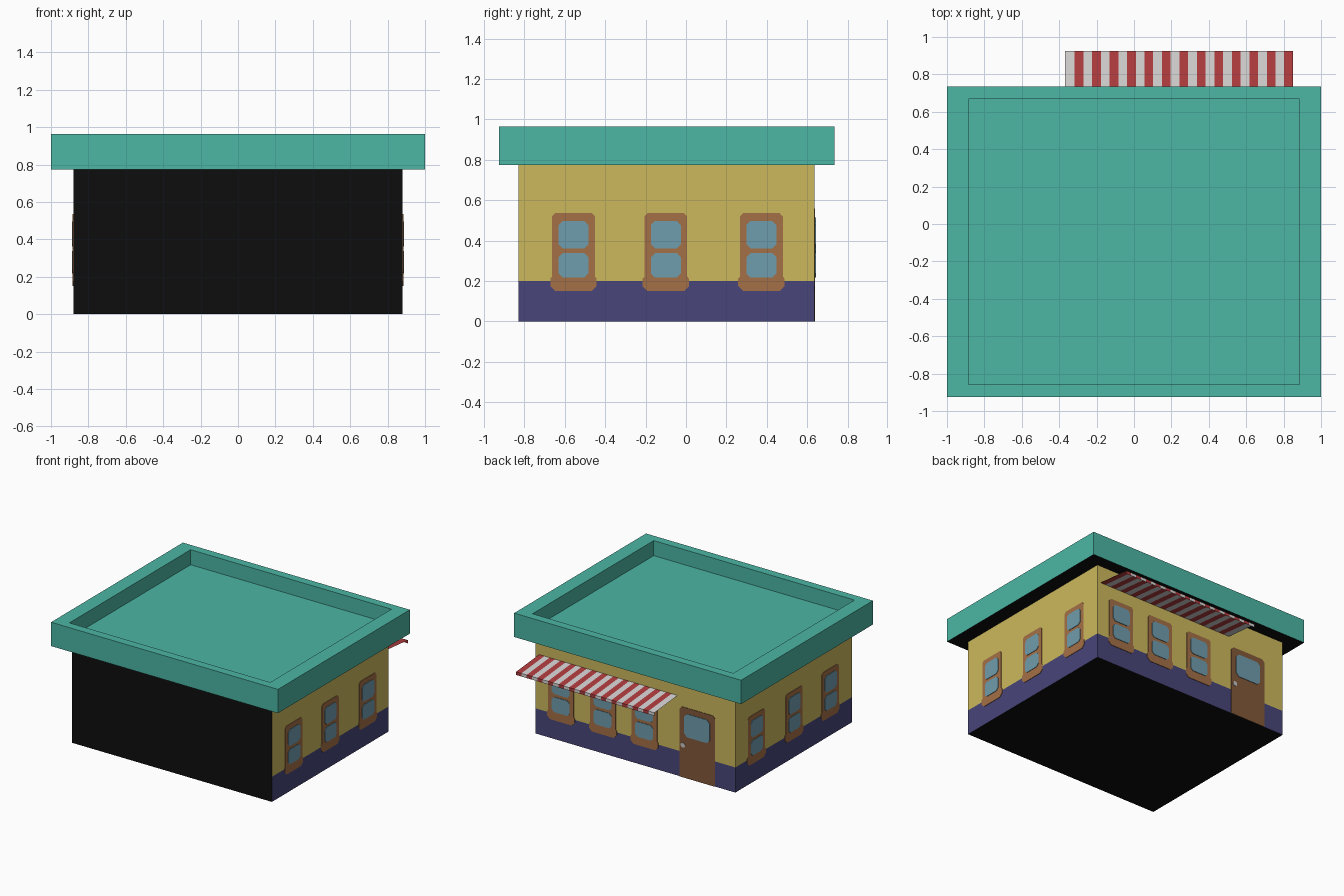
import bpy, bmesh
from mathutils import Vector

if "Cube" in bpy.data.objects:
    bpy.data.objects.remove(bpy.data.objects["Cube"])


def srgb(c):
    c /= 255
    return c / 12.92 if c <= 0.04045 else ((c + 0.055) / 1.055) ** 2.4


def material(name, r, g, b):
    m = bpy.data.materials.new(name)
    m.diffuse_color = (srgb(r), srgb(g), srgb(b), 1)
    m.use_nodes = True
    m.node_tree.nodes["Principled BSDF"].inputs["Base Color"].default_value = m.diffuse_color
    return m


TEAL = material("teal", 76, 182, 164)
YELLOW = material("yellow", 204, 185, 92)
NAVY = material("navy", 72, 70, 122)
FRAME = material("frame_brown", 164, 112, 70)
DOOR = material("door_brown", 131, 89, 58)
GLASS = material("glass_blue", 112, 157, 173)
BLACK = material("black", 13, 13, 13)
RED = material("red", 178, 60, 62)
WHITE = material("white", 214, 211, 211)
METAL = material("knob_grey", 200, 198, 195)


def finish(bm, name, mats):
    me = bpy.data.meshes.new(name)
    bm.to_mesh(me)
    bm.free()
    for m in mats:
        me.materials.append(m)
    ob = bpy.data.objects.new(name, me)
    bpy.context.collection.objects.link(ob)
    return ob


def box(x0, x1, y0, y1, z0, z1):
    bm = bmesh.new()
    bmesh.ops.create_cube(bm, size=1)
    for v in bm.verts:
        v.co = Vector((x1 if v.co.x > 0 else x0,
                       y1 if v.co.y > 0 else y0,
                       z1 if v.co.z > 0 else z0))
    bm.normal_update()
    return bm


WX, WF, WB = 0.88, -0.83, 0.635   # wall planes: sides, front, back
BAND, EAVE, TOP = 0.2, 0.775, 0.965

# walls: navy band below, yellow above, black front, top and bottom
bm = box(-WX, WX, WF, WB, 0, EAVE)
bmesh.ops.bisect_plane(bm, geom=bm.verts[:] + bm.edges[:] + bm.faces[:],
                       plane_co=(0, 0, BAND), plane_no=(0, 0, 1))
bm.normal_update()
for f in bm.faces:
    if f.normal.y < -0.5 or abs(f.normal.z) > 0.5:
        f.material_index = 2
    else:
        f.material_index = 1 if f.calc_center_median().z < BAND else 0
finish(bm, "walls", [YELLOW, NAVY, BLACK])

# flat roof with sunken top and black underside
bm = box(-1, 1, -0.925, 0.735, EAVE, TOP)
for f in bm.faces:
    if f.normal.z < -0.5:
        f.material_index = 1
top = [f for f in bm.faces if f.normal.z > 0.5]
bmesh.ops.inset_region(bm, faces=top, thickness=0.095)
inner = max((f for f in bm.faces if f.normal.z > 0.5 and
             all(abs(v.co.x) < 0.99 for v in f.verts)), key=lambda f: f.calc_area())
for v in inner.verts:
    v.co.x = 0.885 if v.co.x > 0 else -0.885
floor = bmesh.ops.extrude_discrete_faces(bm, faces=[inner])["faces"]
bmesh.ops.translate(bm, verts=list(floor[0].verts), vec=(0, 0, -0.12))
bm.normal_update()
finish(bm, "roof", [TEAL, BLACK])

# each wall: origin, direction along the wall, outward normal
RIGHT = (Vector((WX, 0, 0)), Vector((0, 1, 0)), Vector((1, 0, 0)))
LEFT = (Vector((-WX, 0, 0)), Vector((0, 1, 0)), Vector((-1, 0, 0)))
BACK = (Vector((0, WB, 0)), Vector((1, 0, 0)), Vector((0, 1, 0)))


def plate(name, wall, u, half, mat, thick):
    """Thin mirrored plate: half is the right-hand outline (offset, z), bottom to top."""
    o, along, n = wall
    pts = half + [(-a, z) for a, z in reversed(half)]
    bm = bmesh.new()
    lo = [bm.verts.new(o + along * (u + a) + Vector((0, 0, z))) for a, z in pts]
    face = bm.faces.new(lo)
    up = bmesh.ops.extrude_face_region(bm, geom=[face])["geom"]
    bmesh.ops.translate(bm, verts=[g for g in up if isinstance(g, bmesh.types.BMVert)],
                        vec=n * thick)
    bmesh.ops.recalc_face_normals(bm, faces=bm.faces[:])
    return finish(bm, name, [mat])


def soft_rect(w, z0, z1, c):
    return [(w - c, z0), (w, z0 + c), (w, z1 - c), (w - c, z1)]


def window(name, wall, u, w):
    # frame with wider sill, then two panes
    s = w + 0.009
    plate(name + "_frame", wall, u,
          [(s - 0.025, 0.15), (s, 0.175), (s, 0.212), (w, 0.222),
           (w, 0.52), (w - 0.015, 0.536)], FRAME, 0.004)
    p = w * 0.7
    plate(name + "_upper_pane", wall, u, soft_rect(p, 0.362, 0.497, 0.02), GLASS, 0.008)
    plate(name + "_lower_pane", wall, u, soft_rect(p, 0.218, 0.338, 0.02), GLASS, 0.008)


for side, wall in (("right", RIGHT), ("left", LEFT)):
    for i, y in enumerate((-0.557, -0.1, 0.373)):
        window(f"{side}_window_{i + 1}", wall, y, 0.106)
for i, x in enumerate((-0.08, 0.286, 0.656)):
    window(f"back_window_{i + 1}", BACK, x, 0.112)

# door with pane and knob
DX = -0.546
plate("door", BACK, DX, [(0.156, 0), (0.156, 0.54), (0.136, 0.56)], DOOR, 0.004)
plate("door_pane", BACK, DX, soft_rect(0.112, 0.33, 0.515, 0.025), GLASS, 0.008)
plate("door_knob", BACK, -0.422, soft_rect(0.018, 0.24, 0.276, 0.01), METAL, 0.009)

# striped awning: sloping sheet with a short valance
bm = bmesh.new()
STEP = 0.0467
xs = [-0.37] + [0.85 - STEP * k for k in range(25, -1, -1)]
profile = [(WB, 0.637), (0.925, 0.61), (0.925, 0.585)]
rows = [[bm.verts.new((x, y, z)) for x in xs] for y, z in profile]
for a, b in zip(rows, rows[1:]):
    for i in range(len(xs) - 1):
        bm.faces.new((a[i], a[i + 1], b[i + 1], b[i])).material_index = i % 2
finish(bm, "awning", [WHITE, RED])
